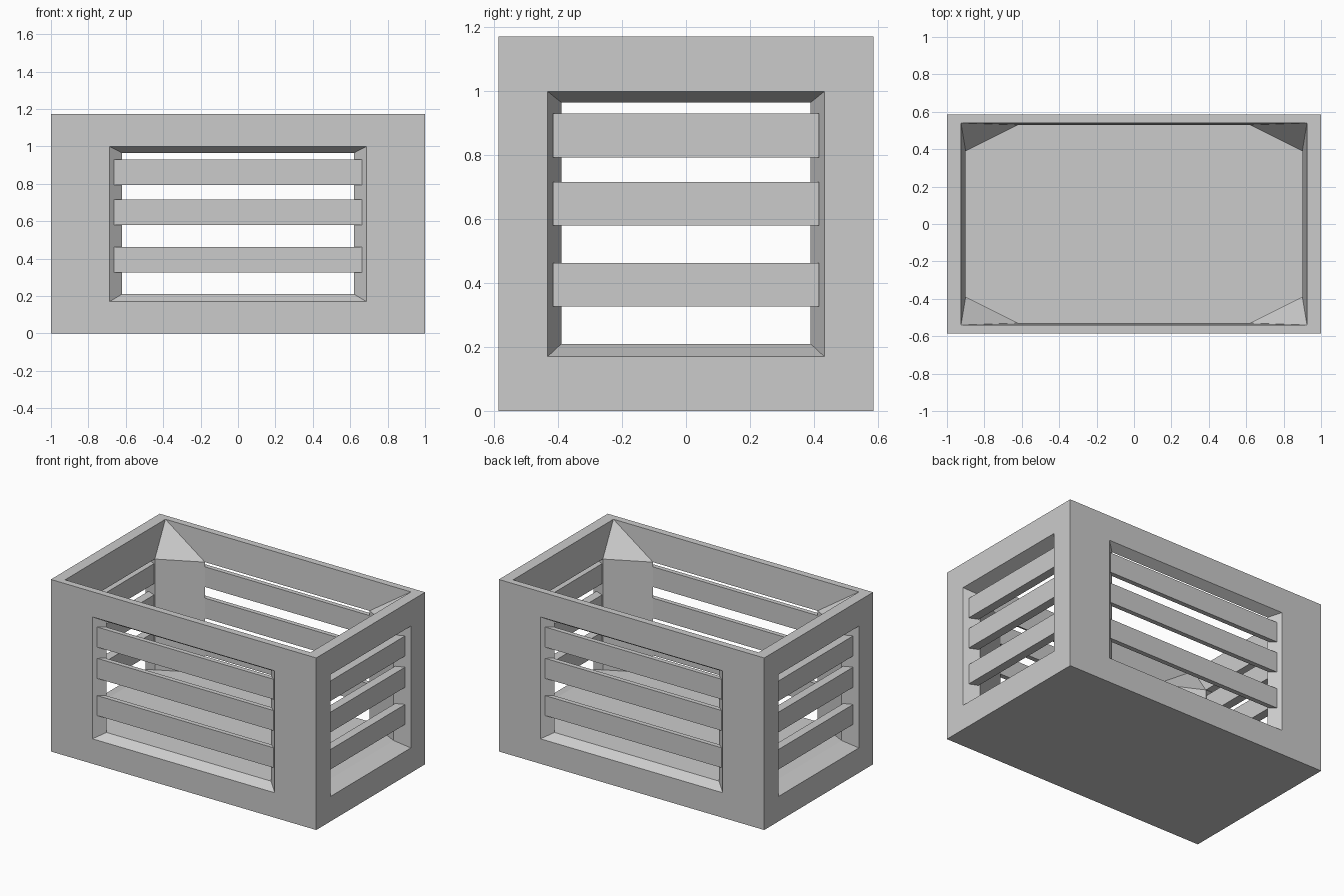
import bpy
import bmesh

cube = bpy.data.objects.get("Cube")
if cube:
    bpy.data.objects.remove(cube, do_unlink=True)

grey = bpy.data.materials.new("light_grey")
grey.use_nodes = True
COLOR = (0.6, 0.6, 0.6, 1)
grey.diffuse_color = COLOR
grey.node_tree.nodes["Principled BSDF"].inputs["Base Color"].default_value = COLOR

HEIGHT = 1.172
OUT_LOW, OUT_HIGH = 0.17, 1.0      # window heights on the outside
IN_LOW, IN_HIGH = 0.21, 0.965      # window heights on the inside, floor level
OUTER = (1.0, 0.586)               # half sizes of the crate
RIM = (0.925, 0.54)                # half sizes of the top opening
INNER = (0.9, 0.53)                # inner wall distance from the centre
OUT_WIN = (0.687, 0.433)           # half widths of the windows
IN_WIN = (0.62, 0.39)


def place(axis, side, u, depth, z):
    """Point on a wall: u runs along the given axis, depth points outwards."""
    return (u, side * depth, z) if axis == 0 else (side * depth, u, z)


def finish(bm, name):
    bmesh.ops.remove_doubles(bm, verts=bm.verts, dist=0.0001)
    bmesh.ops.recalc_face_normals(bm, faces=bm.faces)
    mesh = bpy.data.meshes.new(name)
    bm.to_mesh(mesh)
    bm.free()
    mesh.materials.append(grey)
    obj = bpy.data.objects.new(name, mesh)
    bpy.context.collection.objects.link(obj)


def add_face(bm, points):
    bm.faces.new([bm.verts.new(p) for p in points])


def add_ring(bm, loop_a, loop_b):
    """Bridge two four-point loops."""
    for i in range(4):
        j = (i + 1) % 4
        add_face(bm, (loop_a[i], loop_a[j], loop_b[j], loop_b[i]))


WALLS = [("front", 0, -1), ("back", 0, 1), ("right", 1, -1), ("left", 1, 1)]

# Crate shell: four walls with splayed windows
bm = bmesh.new()
for _, axis, side in WALLS:
    across = 1 - axis

    def rect(half, depth, low, high):
        return [place(axis, side, u, depth, z) for u, z in
                ((-half, low), (half, low), (half, high), (-half, high))]

    wall = rect(OUTER[axis], OUTER[across], 0, HEIGHT)
    outside = rect(OUT_WIN[axis], OUTER[across], OUT_LOW, OUT_HIGH)
    inside = rect(IN_WIN[axis], INNER[across], IN_LOW, IN_HIGH)
    rim = rect(RIM[axis], RIM[across], 0, HEIGHT)
    add_ring(bm, wall, outside)
    add_ring(bm, outside, inside)
    add_face(bm, (wall[2], wall[3], rim[3], rim[2]))
    add_face(bm, (rim[2], rim[3], inside[3], inside[2]))

# Diagonal corner posts with sloping tops, and the floor outline
floor = []
for sx, sy in ((1, 1), (-1, 1), (-1, -1), (1, -1)):
    a = (sx * INNER[0], sy * IN_WIN[1])
    b = (sx * IN_WIN[0], sy * INNER[1])
    add_face(bm, ((*a, IN_LOW), (*b, IN_LOW), (*b, IN_HIGH), (*a, IN_HIGH)))
    add_face(bm, ((*a, IN_HIGH), (*b, IN_HIGH), (sx * RIM[0], sy * RIM[1], HEIGHT)))
    floor += [a, b] if sx == sy else [b, a]
add_face(bm, [(*p, IN_LOW) for p in floor])
x, y = OUTER
add_face(bm, [(-x, -y, 0), (x, -y, 0), (x, y, 0), (-x, y, 0)])
finish(bm, "crate_body")

# Three slats in every window
SLAT_HALF = (0.668, 0.416)
SLAT_DEPTH = ((0.535, 0.567), (0.908, 0.967))
for name, axis, side in WALLS:
    for n, (low, high) in enumerate(((0.327, 0.463), (0.58, 0.717), (0.793, 0.93))):
        bm = bmesh.new()
        h = SLAT_HALF[axis]
        loops = [[place(axis, side, u, d, z) for u, z in
                  ((-h, low), (h, low), (h, high), (-h, high))]
                 for d in SLAT_DEPTH[axis]]
        add_ring(bm, *loops)
        for loop in loops:
            add_face(bm, loop)
        finish(bm, f"{name}_slat_{n + 1}")
